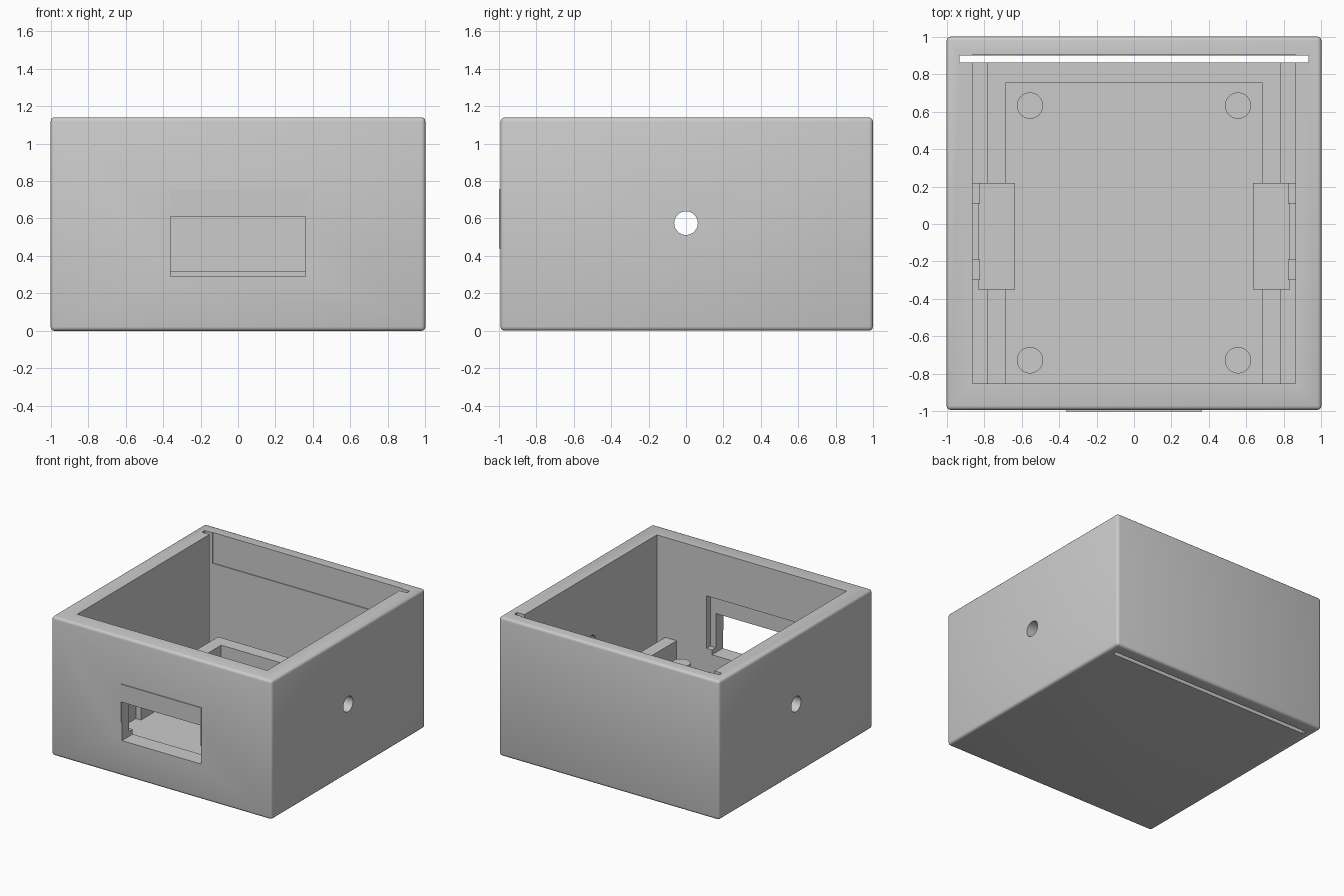
import bpy
import math

cube = bpy.data.objects.get("Cube")
if cube:
    bpy.data.objects.remove(cube, do_unlink=True)

grey = bpy.data.materials.new("light_grey")
grey.use_nodes = True
COLOUR = (0.6, 0.6, 0.6, 1)
grey.diffuse_color = COLOUR
grey.node_tree.nodes["Principled BSDF"].inputs["Base Color"].default_value = COLOUR


def box(name, x, y, z):
    """Box from (low, high) ranges on each axis."""
    bpy.ops.mesh.primitive_cube_add(size=1)
    ob = bpy.context.object
    ob.name = name
    for v in ob.data.vertices:
        v.co = [lo + (hi - lo) * (c + 0.5) for (lo, hi), c in zip((x, y, z), v.co)]
    ob.data.materials.append(grey)
    return ob


def cylinder(name, radius, depth, location, rotation=(0, 0, 0)):
    bpy.ops.mesh.primitive_cylinder_add(vertices=48, radius=radius, depth=depth,
                                        location=location, rotation=rotation)
    ob = bpy.context.object
    ob.name = name
    ob.data.materials.append(grey)
    return ob


def apply_modifier(ob, kind, **settings):
    bpy.context.view_layer.objects.active = ob
    mod = ob.modifiers.new(kind.lower(), kind)
    for key, value in settings.items():
        setattr(mod, key, value)
    bpy.ops.object.modifier_apply(modifier=mod.name)


def cut(ob, cutter):
    apply_modifier(ob, "BOOLEAN", operation="DIFFERENCE", solver="EXACT", object=cutter)


def smooth(ob):
    bpy.ops.object.select_all(action="DESELECT")
    ob.select_set(True)
    bpy.context.view_layer.objects.active = ob
    bpy.ops.object.shade_smooth_by_angle(angle=math.radians(35))


TOP, FLOOR, RAIL_TOP = 1.14, 0.14, 0.32

# Outer shell with rounded edges
shell = box("case_shell", (-1, 1), (-0.992, 1), (0, TOP))
apply_modifier(shell, "BEVEL", width=0.022, segments=3)

# Raised plate around the front window
plate = box("window_plate", (-0.363, 0.363), (-1, -0.985), (0.44, 0.755))

# Cavity, back panel slot, display recess and cable hole
window = box("window_cutter", (-0.36, 0.36), (-1.2, -0.8), (0.29, 0.61))
cutters = [
    box("cavity_cutter", (-0.862, 0.862), (-0.852, 0.88), (FLOOR, 1.4)),
    box("slot_cutter", (-0.93, 0.93), (0.863, 0.898), (-0.2, 1.5)),
    box("slot_relief_cutter", (-0.862, 0.862), (0.87, 0.905), (0.89, 1.6)),
    box("recess_cutter", (-0.41, 0.41), (-0.9, -0.8), (0.33, 0.76)),
    cylinder("cable_hole_cutter", 0.063, 3, (0, 0, 0.575), (0, math.pi / 2, 0)),
    window,
]
for cutter in cutters:
    cut(shell, cutter)
cut(plate, window)
for cutter in cutters:
    bpy.data.objects.remove(cutter, do_unlink=True)
smooth(shell)

# U-shaped support: two side rails and a rear crossbar
box("rear_crossbar", (-0.682, 0.682), (0.755, 0.863), (FLOOR - 0.01, RAIL_TOP))

for side, s in (("left", 1), ("right", -1)):
    def side_box(name, x, y, z):
        return box(f"{side}_{name}", sorted(s * v for v in x), y, z)

    side_box("rail", (0.682, 0.785), (-0.853, 0.863), (FLOOR - 0.01, RAIL_TOP))
    side_box("holder_block", (0.635, 0.832), (-0.35, 0.22), (FLOOR - 0.01, 0.41))
    side_box("front_tab", (0.822, 0.865), (-0.3, -0.19), (FLOOR - 0.01, 0.42))
    side_box("rear_tab", (0.822, 0.865), (0.11, 0.22), (FLOOR - 0.01, 0.42))

    # Mounting posts on the floor
    for end, y in (("front", -0.727), ("rear", 0.632)):
        post = cylinder(f"{side}_{end}_post", 0.07, 0.1, (s * 0.555, y, FLOOR + 0.03))
        smooth(post)
